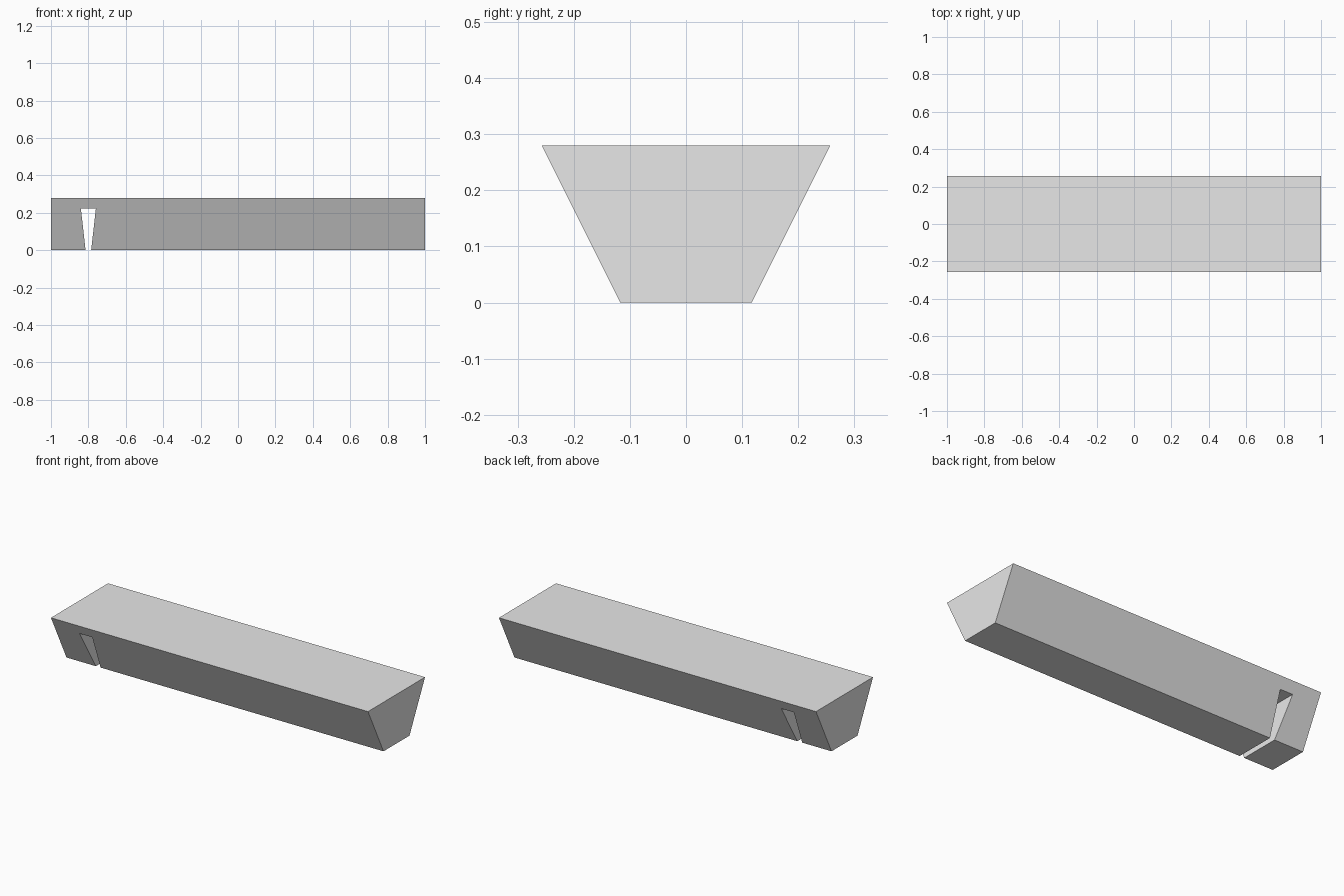
import bpy
import bmesh

cube = bpy.data.objects.get("Cube")
if cube:
    bpy.data.objects.remove(cube, do_unlink=True)

HEIGHT = 0.28
BOTTOM_HALF, TOP_HALF = 0.117, 0.257

# Plain grey
grey = bpy.data.materials.new("light grey")
grey.use_nodes = True
color = (0.8, 0.8, 0.8, 1)
grey.diffuse_color = color
grey.node_tree.nodes["Principled BSDF"].inputs["Base Color"].default_value = color

# Front outline, with the dovetail slot opening through the underside
outline = [(-1, 0), (-0.815, 0), (-0.84, 0.222), (-0.76, 0.222),
           (-0.785, 0), (1, 0), (1, HEIGHT), (-1, HEIGHT)]


def half_depth(z):
    """Half the beam's depth, widening evenly towards the top."""
    return BOTTOM_HALF + (TOP_HALF - BOTTOM_HALF) * z / HEIGHT


# Tapered beam: the outline on both sloping sides, bridged all round
bm = bmesh.new()
front = [bm.verts.new((x, -half_depth(z), z)) for x, z in outline]
back = [bm.verts.new((x, half_depth(z), z)) for x, z in outline]
bm.faces.new(front)
bm.faces.new(back[::-1])
for i in range(len(outline)):
    j = (i + 1) % len(outline)
    bm.faces.new((front[j], front[i], back[i], back[j]))
bmesh.ops.recalc_face_normals(bm, faces=bm.faces)

mesh = bpy.data.meshes.new("slotted_beam")
bm.to_mesh(mesh)
bm.free()
mesh.materials.append(grey)
beam = bpy.data.objects.new("slotted_beam", mesh)
bpy.context.collection.objects.link(beam)
